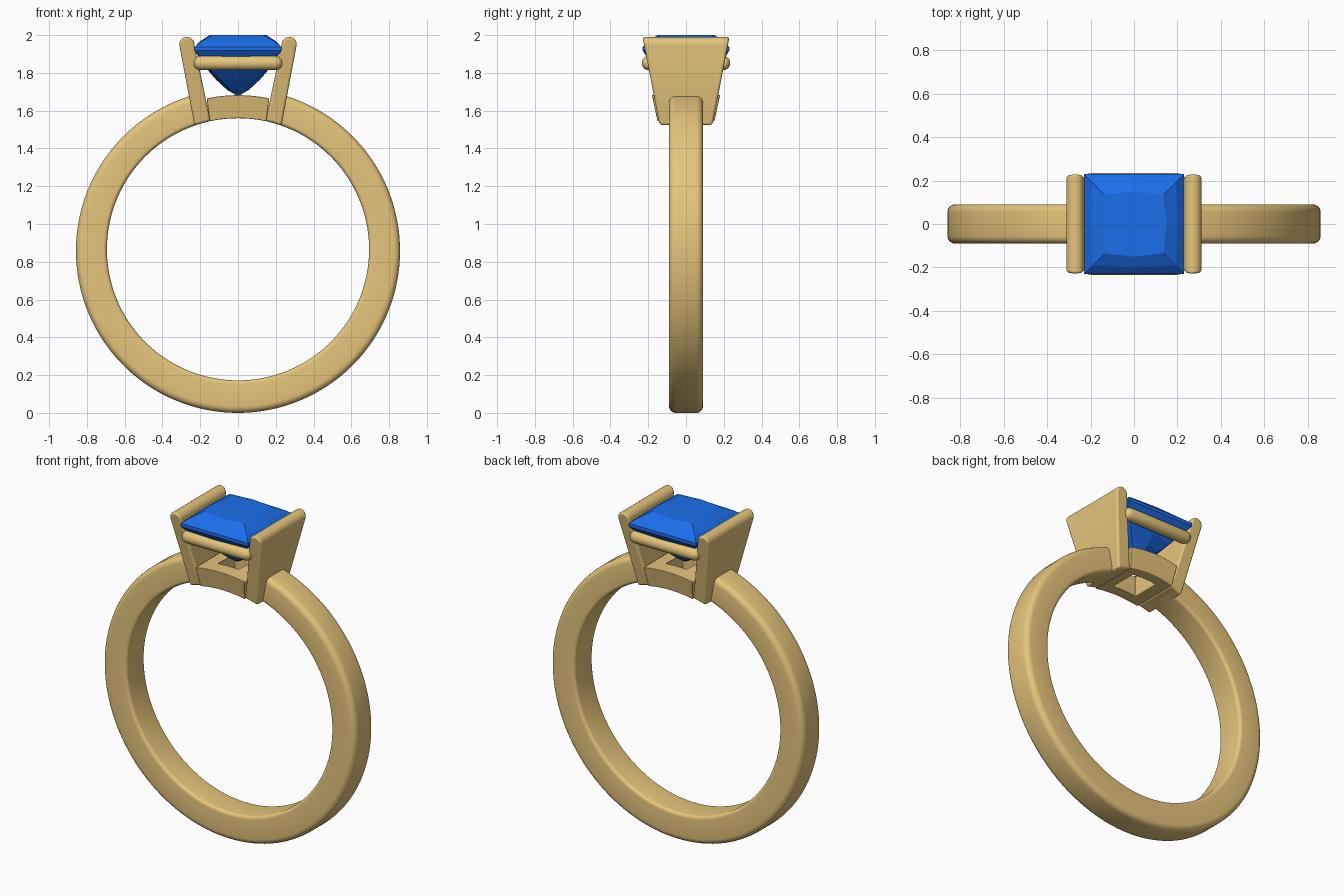
import bpy, bmesh
from math import sin, cos, pi, radians, sqrt

if "Cube" in bpy.data.objects:
    bpy.data.objects.remove(bpy.data.objects["Cube"])

def material(name, color):
    m = bpy.data.materials.new(name)
    m.diffuse_color = color
    m.use_nodes = True
    m.node_tree.nodes["Principled BSDF"].inputs["Base Color"].default_value = m.diffuse_color
    return m

gold = material("gold", (0.79, 0.56, 0.2, 1))
blue = material("blue_stone", (0.011, 0.156, 0.83, 1))

def skin(name, loops, mat, smooth=True, tip=None):
    """Join equal-length point loops into a closed solid, optionally ending in a tip."""
    bm = bmesh.new()
    rings = [[bm.verts.new(p) for p in loop] for loop in loops]
    n = len(rings[0])
    for a, b in zip(rings, rings[1:]):
        for i in range(n):
            j = (i + 1) % n
            bm.faces.new((a[i], a[j], b[j], b[i]))
    bm.faces.new(rings[0])
    if tip:
        t = bm.verts.new(tip)
        for i in range(n):
            bm.faces.new((rings[-1][i], rings[-1][(i + 1) % n], t))
    else:
        bm.faces.new(rings[-1])
    bmesh.ops.recalc_face_normals(bm, faces=bm.faces[:])
    me = bpy.data.meshes.new(name)
    bm.to_mesh(me)
    bm.free()
    ob = bpy.data.objects.new(name, me)
    bpy.context.collection.objects.link(ob)
    me.materials.append(mat)
    if smooth:
        me.shade_smooth()
    return ob

def prism(name, profile, half_width):
    """Extrude an x-z profile to both sides in y; the width depends on z."""
    return skin(name, [[(x, s * half_width(z), z) for x, z in profile] for s in (-1, 1)], gold)

def bevel(ob, width, angle=40, segments=4):
    b = ob.modifiers.new("bevel", 'BEVEL')
    b.width, b.segments, b.limit_method, b.angle_limit = width, segments, 'ANGLE', radians(angle)
    b.harden_normals = True

R_IN, C_IN, R_OUT, C_OUT = 0.694, 0.866, 0.858, 0.858
finger = lambda x: C_IN + sqrt(R_IN ** 2 - x * x)

# Shank: rounded rectangle section swept around the finger, open under the setting
section = []
hw = 0.09
for r0, c, y0, rad, start in ((R_OUT - 0.035, C_OUT, hw - 0.035, 0.035, 0),
                              (R_OUT - 0.035, C_OUT, -hw + 0.035, 0.035, 270),
                              (R_IN + 0.02, C_IN, -hw + 0.02, 0.02, 180),
                              (R_IN + 0.02, C_IN, hw - 0.02, 0.02, 90)):
    for k in range(6):
        a = radians(start + 90 - 18 * k)
        section.append((r0 + rad * cos(a), y0 + rad * sin(a), c))
loops = []
for i in range(129):
    a = radians(15.5 + 329 * i / 128)
    loops.append([(r * sin(a), y, c + r * cos(a)) for r, y, c in section])
skin("shank", loops, gold)

# Side plates: leaning, flared walls with a round top and a bottom that follows the finger
for s, side in ((-1, "left"), (1, "right")):
    prof = [(0.271 + 0.04 * cos(a), 1.95 + 0.04 * sin(a)) for a in (pi * k / 12 for k in range(13))]
    prof += [(x, finger(x)) for x in (0.146, 0.167, 0.188, 0.209, 0.23)]
    plate = prism(side + "_plate", [(s * x, z) for x, z in prof], lambda z: 0.14 + 0.193 * (z - 1.523))
    bevel(plate, 0.014)

# Lower frame: curved block between the plates with a square opening
xs = [-1 + k / 6 for k in range(13)]
prof = [(0.15 * t, finger(0.15 * t)) for t in xs]
prof += [(0.166 * t, C_OUT + sqrt(0.824 ** 2 - (0.166 * t) ** 2)) for t in reversed(xs)]
frame = prism("lower_frame", prof, lambda z: 0.15 + 0.214 * (z - 1.54))
bpy.ops.mesh.primitive_cube_add(size=1, location=(0, 0, 1.6))
cutter = bpy.context.object
cutter.name = "frame_opening_cutter"
cutter.scale = (0.16, 0.17, 0.5)
cutter.hide_render = True
cutter.hide_set(True)
cut = frame.modifiers.new("opening", 'BOOLEAN')
cut.object, cut.operation = cutter, 'DIFFERENCE'
bevel(frame, 0.018)

# Upper rails: round bars in front of and behind the stone
for s, side in ((-1, "front"), (1, "back")):
    loops = []
    for x, r in ((-0.232, 0.015), (-0.226, 0.026), (-0.212, 0.035), (-0.195, 0.038),
                 (0.195, 0.038), (0.212, 0.035), (0.226, 0.026), (0.232, 0.015)):
        loops.append([(x, s * 0.196 + r * cos(k * pi / 12), 1.852 + r * sin(k * pi / 12))
                      for k in range(24)])
    skin(side + "_rail", loops, gold)

# Stone: square faceted cut, rows of (z, half size at corners, half size at side middles)
rows = ((2.0, 0.135, 0.15), (1.968, 0.192, 0.2), (1.938, 0.229, 0.229), (1.918, 0.229, 0.229),
        (1.885, 0.2, 0.208), (1.815, 0.145, 0.16), (1.765, 0.095, 0.117), (1.71, 0.04, 0.058))
loops = [[(c, c, z), (0, m, z), (-c, c, z), (-m, 0, z), (-c, -c, z), (0, -m, z), (c, -c, z), (m, 0, z)]
         for z, c, m in rows]
skin("stone", loops, blue, smooth=False, tip=(0, 0, 1.677))

# Keep hard edges crisp on the metal
for ob in bpy.context.collection.objects:
    ob.select_set(ob.type == 'MESH' and ob.name not in ("stone", cutter.name))
bpy.context.view_layer.objects.active = bpy.data.objects["shank"]
bpy.ops.object.shade_smooth_by_angle(angle=radians(40))
